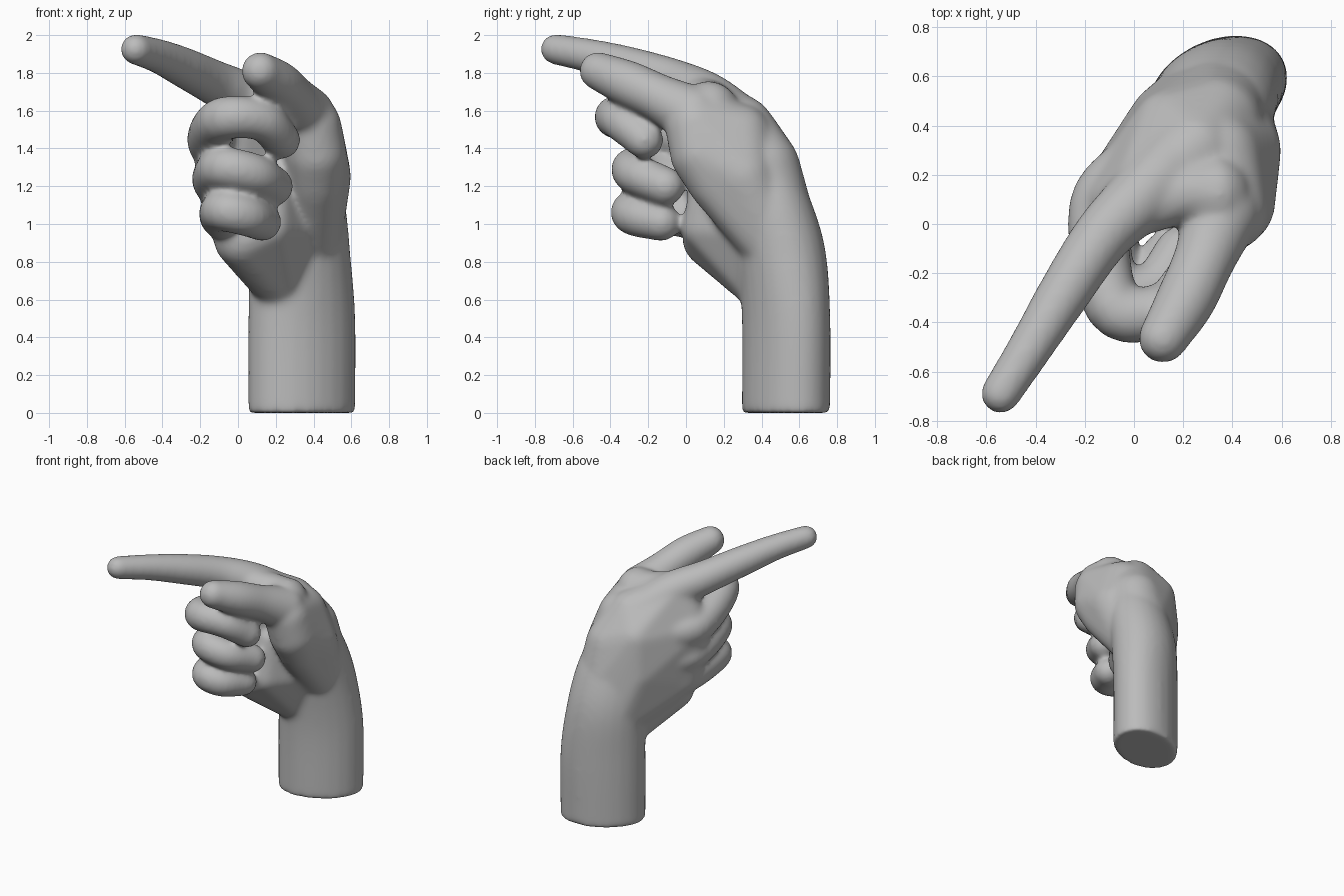
import bpy
import bmesh
from math import sin, cos, pi, radians
from mathutils import Vector

default = bpy.data.objects.get("Cube")
if default:
    bpy.data.objects.remove(default, do_unlink=True)

SIDES = 24
TURN = [2 * pi * i / SIDES for i in range(SIDES)]
bm = bmesh.new()


def bridge(rings):
    """Skin a list of point rings into a closed solid."""
    loops = [[bm.verts.new(p) for p in ring] for ring in rings]
    for a, b in zip(loops, loops[1:]):
        for i in range(SIDES):
            j = (i + 1) % SIDES
            bm.faces.new((a[i], a[j], b[j], b[i]))
    bm.faces.new(loops[0][::-1])
    bm.faces.new(loops[-1])


def smooth_path(points, steps=6):
    """Catmull-Rom curve through vectors of any size."""
    pts = [Vector(p) for p in points]
    pts = [pts[0] * 2 - pts[1]] + pts + [pts[-1] * 2 - pts[-2]]
    out = []
    for a, b, c, d in zip(pts, pts[1:], pts[2:], pts[3:]):
        for s in range(steps):
            t = s / steps
            out.append((b * 2 + (c - a) * t + (a * 2 - b * 5 + c * 4 - d) * t ** 2
                        + (b * 3 - a - c * 3 + d) * t ** 3) / 2)
    return out + [pts[-2]]


def limb(*points):
    """Round-ended tube through (x, y, z, radius) points."""
    path = smooth_path(points)
    pos = [p.to_3d() for p in path]
    n = len(path)
    tans = [(pos[min(i + 1, n - 1)] - pos[max(i - 1, 0)]).normalized() for i in range(n)]
    samples = [(pos[i], tans[i], path[i][3]) for i in range(n)]
    caps = [k * pi / 14 for k in range(1, 7)]
    start = [(pos[0] - tans[0] * path[0][3] * sin(a), tans[0], path[0][3] * cos(a))
             for a in reversed(caps)]
    end = [(pos[-1] + tans[-1] * path[-1][3] * sin(a), tans[-1], path[-1][3] * cos(a))
           for a in caps]
    side = tans[0].orthogonal().normalized()
    last, rings = tans[0], []
    for p, t, r in start + samples + end:
        side = last.rotation_difference(t) @ side
        side = (side - t * side.dot(t)).normalized()
        up, last = t.cross(side), t
        rings.append([p + (side * cos(a) + up * sin(a)) * r for a in TURN])
    bridge(rings)


def forearm(points, turn):
    """Level oval rings of (x, y, z, long radius, short radius)."""
    u = Vector((cos(turn), sin(turn), 0))
    v = Vector((-sin(turn), cos(turn), 0))
    bridge([[Vector((x, y, z)) + u * a * cos(t) + v * b * sin(t) for t in TURN]
            for x, y, z, a, b in smooth_path(points)])


def flesh(*balls):
    """Tight skin stretched over (x, y, z, radius) balls."""
    verts = []
    for x, y, z, r in balls:
        for k in range(1, 12):
            lat = pi * k / 12
            verts += [bm.verts.new((x + r * sin(lat) * cos(t), y + r * sin(lat) * sin(t),
                                    z + r * cos(lat))) for t in TURN]
    hull = bmesh.ops.convex_hull(bm, input=verts)
    inner = {g for g in hull["geom_interior"] if isinstance(g, bmesh.types.BMVert)}
    bmesh.ops.delete(bm, geom=list(inner), context='VERTS')


# Forearm and wrist
forearm([(.338, .53, 0, .3, .215), (.338, .53, .5, .3, .215),
         (.33, .505, .85, .275, .225), (.33, .45, 1.1, .245, .215),
         (.32, .4, 1.3, .2, .17)], radians(27))

# Back of the hand, from wrist to knuckles
flesh((.27, .475, .8, .2), (.385, .53, .8, .2), (.33, .465, 1.08, .2),
      (.33, .41, 1.3, .195), (.13, .42, 1.12, .15),
      (.15, .39, 1.38, .16), (.25, .3, 1.51, .165), (.02, .11, 1.66, .13),
      (-.12, .08, 1.42, .125), (-.09, .1, 1.2, .12), (-.06, .12, 1.02, .12))

# Palm and its heel below the little finger
flesh((.22, .4, .68, .14), (.02, .13, .92, .15), (.06, .2, 1.05, .15),
      (.3, .31, .97, .13), (.3, .45, .9, .15), (.17, .1, .98, .12),
      (.18, .14, 1.25, .11))

# Fleshy thumb base
flesh((.39, .48, .85, .15), (.41, .42, 1.02, .155), (.425, .3, 1.25, .175),
      (.41, .08, 1.37, .165), (.41, .16, 1.22, .15), (.385, .05, 1.52, .162),
      (.34, .28, 1.46, .18))

# Pointing index finger
limb((.2, .28, 1.52, .16), (.04, .12, 1.66, .14), (-.13, -.05, 1.75, .12),
     (-.29, -.29, 1.83, .107), (-.42, -.5, 1.888, .092), (-.542, -.69, 1.925, .082))

# Curled middle, ring and little fingers
limb((.02, .24, 1.4, .14), (-.14, .06, 1.43, .128), (-.085, -.335, 1.555, .117),
     (.12, -.345, 1.55, .109), (.23, -.22, 1.445, .102))
limb((.02, .24, 1.2, .14), (-.12, .07, 1.22, .12), (-.09, -.25, 1.295, .112),
     (.08, -.265, 1.265, .11), (.19, -.11, 1.2, .104))
limb((.02, .24, 1.02, .13), (-.08, .07, 1.03, .115), (-.085, -.255, 1.07, .11),
     (.04, -.27, 1.045, .11), (.13, -.13, 1.01, .102))

# Thumb, and the web joining it to the index finger
limb((.355, .04, 1.575, .16), (.287, -.14, 1.667, .127), (.21, -.31, 1.745, .122),
     (.118, -.465, 1.81, .102))
limb((.31, .12, 1.6, .165), (.19, .12, 1.64, .125), (.06, .07, 1.67, .11))

bmesh.ops.recalc_face_normals(bm, faces=bm.faces[:])
mesh = bpy.data.meshes.new("pointing_hand")
bm.to_mesh(mesh)
bm.free()
hand = bpy.data.objects.new("pointing_hand", mesh)
bpy.context.collection.objects.link(hand)
bpy.context.view_layer.objects.active = hand
hand.select_set(True)

# Fuse the limbs into one skin and soften the joins
remesh = hand.modifiers.new("fuse", 'REMESH')
remesh.mode = 'VOXEL'
remesh.voxel_size = 0.015
soften = hand.modifiers.new("soften", 'SMOOTH')
soften.factor = 0.5
soften.iterations = 22
for name in ("fuse", "soften"):
    bpy.ops.object.modifier_apply(modifier=name)

# Plain grey skin
grey = bpy.data.materials.new("plain_grey")
grey.use_nodes = True
colour = (0.5, 0.5, 0.5, 1)
grey.diffuse_color = colour
grey.node_tree.nodes["Principled BSDF"].inputs["Base Color"].default_value = colour
hand.data.materials.clear()
hand.data.materials.append(grey)
for face in hand.data.polygons:
    face.material_index = 0
bpy.ops.object.shade_smooth_by_angle(angle=radians(60))
